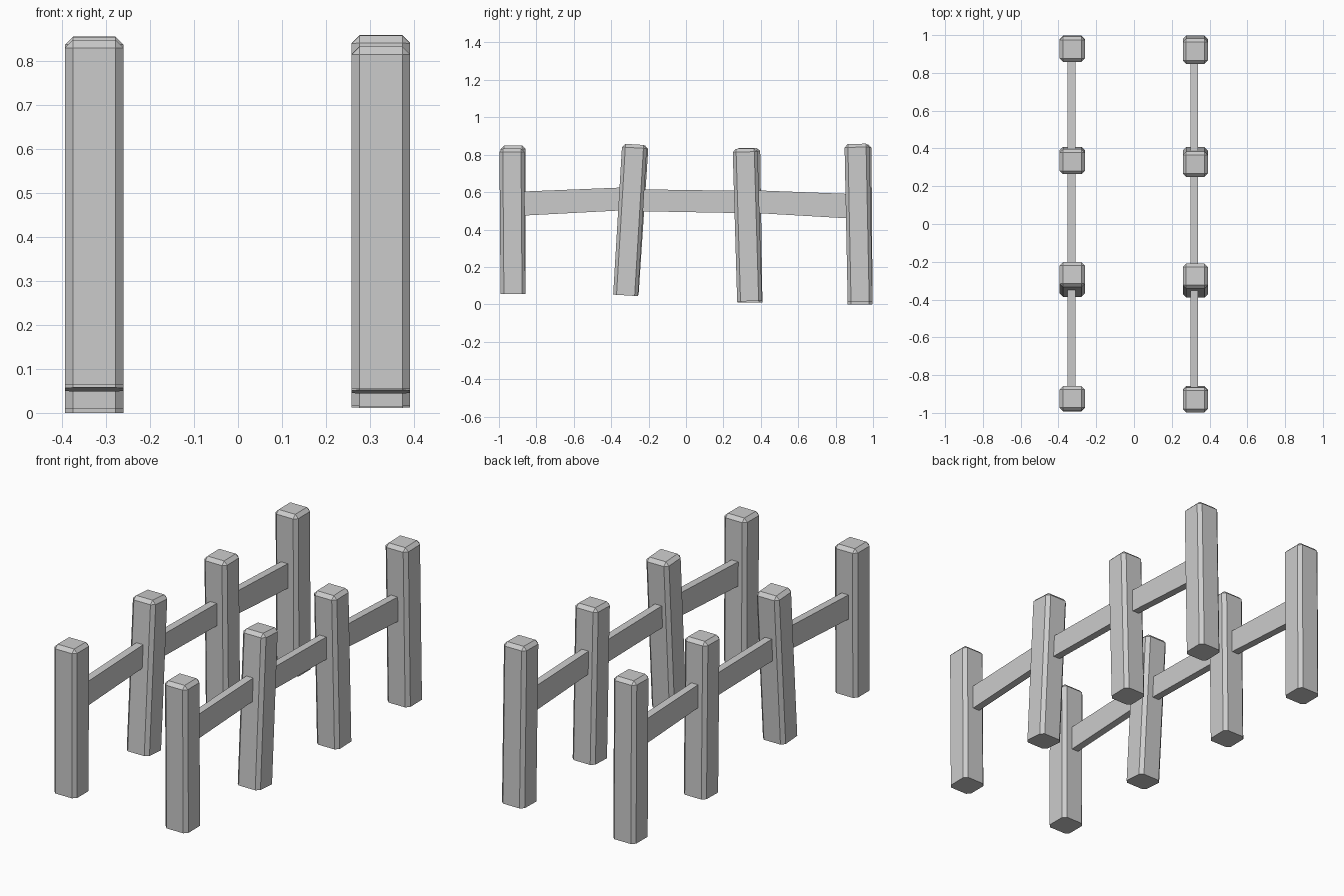
import bpy, bmesh
from mathutils import Vector

if "Cube" in bpy.data.objects:
    bpy.data.objects.remove(bpy.data.objects["Cube"])

WIDTH, CHAMFER = 0.133, 0.018


def finish(bm, name):
    bmesh.ops.recalc_face_normals(bm, faces=bm.faces)
    mesh = bpy.data.meshes.new(name)
    bm.to_mesh(mesh)
    bm.free()
    obj = bpy.data.objects.new(name, mesh)
    bpy.context.collection.objects.link(obj)
    return obj


def post(name, x, y0, z0, y1, z1):
    """Square post leaning from (y0, z0) to (y1, z1), chamfered except at the foot."""
    axis = Vector((0, y1 - y0, z1 - z0))
    length = axis.length
    bm = bmesh.new()
    bmesh.ops.create_cube(bm, size=1)
    bmesh.ops.scale(bm, vec=(WIDTH, WIDTH, length), verts=bm.verts)
    bmesh.ops.translate(bm, vec=(0, 0, length / 2), verts=bm.verts)
    edges = [e for e in bm.edges if max(v.co.z for v in e.verts) > length / 2]
    bmesh.ops.bevel(bm, geom=edges, offset=CHAMFER, segments=1,
                    profile=0.5, affect='EDGES')
    obj = finish(bm, name)
    obj.location = (x, y0, z0)
    obj.rotation_euler = Vector((0, 0, 1)).rotation_difference(axis).to_euler()


def rail(name, x, start, end, thick=0.04):
    """Flat board; start and end are (y, bottom z, top z)."""
    bm = bmesh.new()
    (ya, ba, ta), (yb, bb, tb) = start, end
    side = [(ya, ba), (yb, bb), (yb, tb), (ya, ta)]
    face = bm.faces.new([bm.verts.new((x - thick / 2, y, z)) for y, z in side])
    new = bmesh.ops.extrude_face_region(bm, geom=[face])["geom"]
    bmesh.ops.translate(bm, vec=(thick, 0, 0),
                        verts=[v for v in new if isinstance(v, bmesh.types.BMVert)])
    finish(bm, name)


# Foot y, foot z, top y, top z of each post, front to back
rows = {
    "left": (-0.327, -0.331, [(-0.925, 0.065, -0.924, 0.848), (-0.320, 0.053, -0.267, 0.852),
                              (0.342, 0.010, 0.330, 0.836), (0.931, 0.000, 0.925, 0.855)]),
    "right": (0.325, 0.318, [(-0.925, 0.055, -0.931, 0.833), (-0.323, 0.048, -0.275, 0.855),
                             (0.340, 0.017, 0.316, 0.833), (0.931, 0.013, 0.914, 0.858)]),
}
# Rail ends sit just inside the posts
rails = [((-0.90, 0.473, 0.602), (-0.33, 0.503, 0.625)),
         ((-0.26, 0.498, 0.615), (0.29, 0.488, 0.607)),
         ((0.36, 0.489, 0.610), (0.88, 0.459, 0.590))]

for side, (post_x, rail_x, posts) in rows.items():
    for i, p in enumerate(posts, 1):
        post(f"{side}_post_{i}", post_x, *p)
    for i, (a, b) in enumerate(rails, 1):
        rail(f"{side}_rail_{i}", rail_x, a, b)
